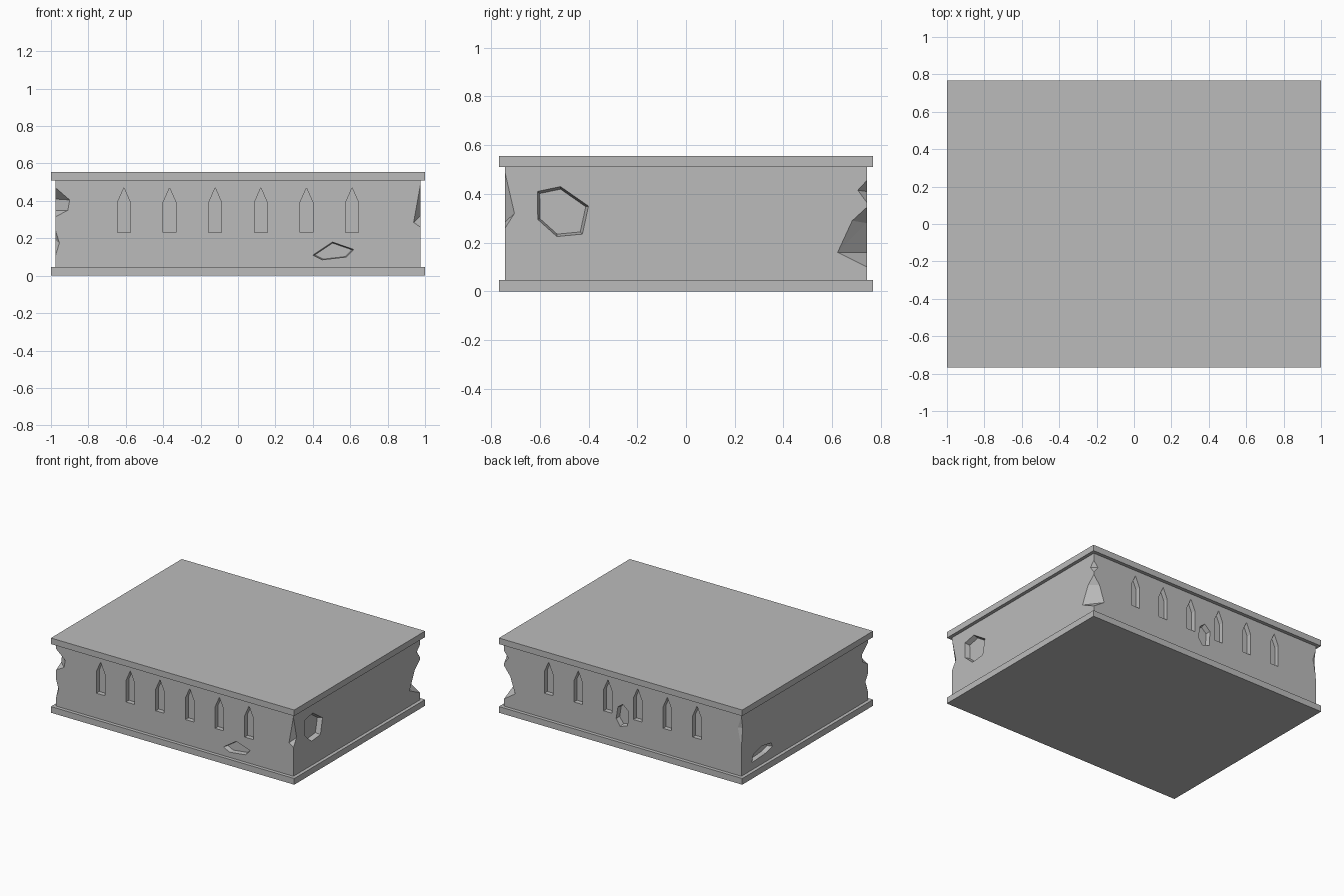
import bpy
import bmesh
from mathutils import Vector

if "Cube" in bpy.data.objects:
    bpy.data.objects.remove(bpy.data.objects["Cube"])

HX, HY = 0.975, 0.742      # wall half sizes
DEPTH = 0.035              # recess depth

stone = bpy.data.materials.new("grey_stone")
stone.use_nodes = True
stone.diffuse_color = (0.5, 0.5, 0.5, 1)
stone.node_tree.nodes["Principled BSDF"].inputs["Base Color"].default_value = (0.5, 0.5, 0.5, 1)


def finish(name, bm):
    mesh = bpy.data.meshes.new(name)
    bm.to_mesh(mesh)
    bm.free()
    mesh.materials.append(stone)
    ob = bpy.data.objects.new(name, mesh)
    bpy.context.collection.objects.link(ob)
    return ob


def box(name, hx, hy, z0, z1):
    bm = bmesh.new()
    bmesh.ops.create_cube(bm, size=1)
    for v in bm.verts:
        v.co = Vector((v.co.x * 2 * hx, v.co.y * 2 * hy, z0 + (v.co.z + 0.5) * (z1 - z0)))
    return finish(name, bm)


def hull(bm, points):
    """Add a convex solid around the points."""
    part = bmesh.new()
    for p in points:
        part.verts.new(p)
    res = bmesh.ops.convex_hull(part, input=part.verts)
    loose = [g for g in res["geom_interior"] if isinstance(g, bmesh.types.BMVert)]
    bmesh.ops.delete(part, geom=loose, context="VERTS")
    bmesh.ops.dissolve_limit(part, angle_limit=0.01, verts=part.verts, edges=part.edges)
    bmesh.ops.recalc_face_normals(part, faces=part.faces)
    tmp = bpy.data.meshes.new("tmp")
    part.to_mesh(tmp)
    part.free()
    bm.from_mesh(tmp)
    bpy.data.meshes.remove(tmp)


def place(side, u, z, d):
    """Point on a wall: u along it, d inward from its surface."""
    return {"front": (u, d - HY, z), "back": (u, HY - d, z),
            "right": (HX - d, u, z), "left": (d - HX, u, z)}[side]


def recess(bm, side, outline, taper=1.0):
    """Cut an outline into a wall, narrowing towards its floor."""
    cu = sum(p[0] for p in outline) / len(outline)
    cz = sum(p[1] for p in outline) / len(outline)
    pts = []
    for d in (-DEPTH, DEPTH):
        k = 1 + (taper - 1) * d / DEPTH
        pts += [place(side, cu + (u - cu) * k, cz + (z - cz) * k, d) for u, z in outline]
    hull(bm, pts)


def chip(bm, sx, sy, z0, z1, x_points, y_points):
    """Break a corner: (width, z) points on the x-facing and y-facing walls."""
    e = 0.004
    pts = [(sx * (HX + a), sy * (HY + a), z) for a in (0, e) for z in (z0, z1)]
    for w, z in x_points:
        pts += [(sx * (HX + a), sy * (HY - w), z) for a in (0, e)]
    for w, z in y_points:
        pts += [(sx * (HX - w), sy * (HY + a), z) for a in (0, e)]
    hull(bm, pts)


# Main slabs and wall
box("bottom_slab", 1, 0.768, 0, 0.046)
box("top_slab", 1, 0.768, 0.51, 0.555)
wall = box("wall_block", HX, HY, 0.04, 0.515)

# Pointed windows on the two long walls
cut = bmesh.new()
for side in ("front", "back"):
    for i in range(6):
        c = (i - 2.5) * 0.244
        recess(cut, side, [(c - 0.035, 0.23), (c + 0.035, 0.23), (c + 0.035, 0.39),
                           (c, 0.47), (c - 0.035, 0.39)])

# Broken stone hollows
recess(cut, "front", [(0.4, 0.11), (0.45, 0.085), (0.58, 0.1), (0.62, 0.14), (0.505, 0.18)], 0.9)
recess(cut, "right", [(-0.61, 0.41), (-0.515, 0.43), (-0.4, 0.35), (-0.425, 0.235),
                      (-0.53, 0.225), (-0.608, 0.295)], 0.9)
recess(cut, "back", [(-0.04, 0.17), (0.02, 0.15), (0.055, 0.2), (0.04, 0.29),
                     (0, 0.32), (-0.045, 0.28)], 0.9)
recess(cut, "left", [(0.62, 0.1), (0.6, 0.155), (0.5, 0.18), (0.39, 0.16), (0.38, 0.13), (0.45, 0.11)], 0.9)

# Chipped corners
chip(cut, 1, -1, 0.26, 0.485, [(0.038, 0.32)], [(0.036, 0.285)])
chip(cut, 1, 1, 0.1, 0.345, [(0.06, 0.29), (0.12, 0.16)], [(0.05, 0.28), (0.09, 0.16)])
chip(cut, 1, 1, 0.365, 0.455, [(0.037, 0.415)], [(0.035, 0.41)])
chip(cut, -1, -1, 0.315, 0.47, [(0.07, 0.41), (0.06, 0.35)], [(0.075, 0.405), (0.065, 0.35)])
chip(cut, -1, -1, 0.11, 0.24, [(0.03, 0.19)], [(0.02, 0.175)])
chip(cut, -1, 1, 0.26, 0.49, [(0.015, 0.4)], [(0.03, 0.4)])

cutter = finish("recess_cutter", cut)
cutter.hide_render = True
cutter.hide_viewport = True
cutter.display_type = "WIRE"
mod = wall.modifiers.new("recesses", "BOOLEAN")
mod.operation = "DIFFERENCE"
mod.solver = "EXACT"
mod.use_self = True
mod.object = cutter
